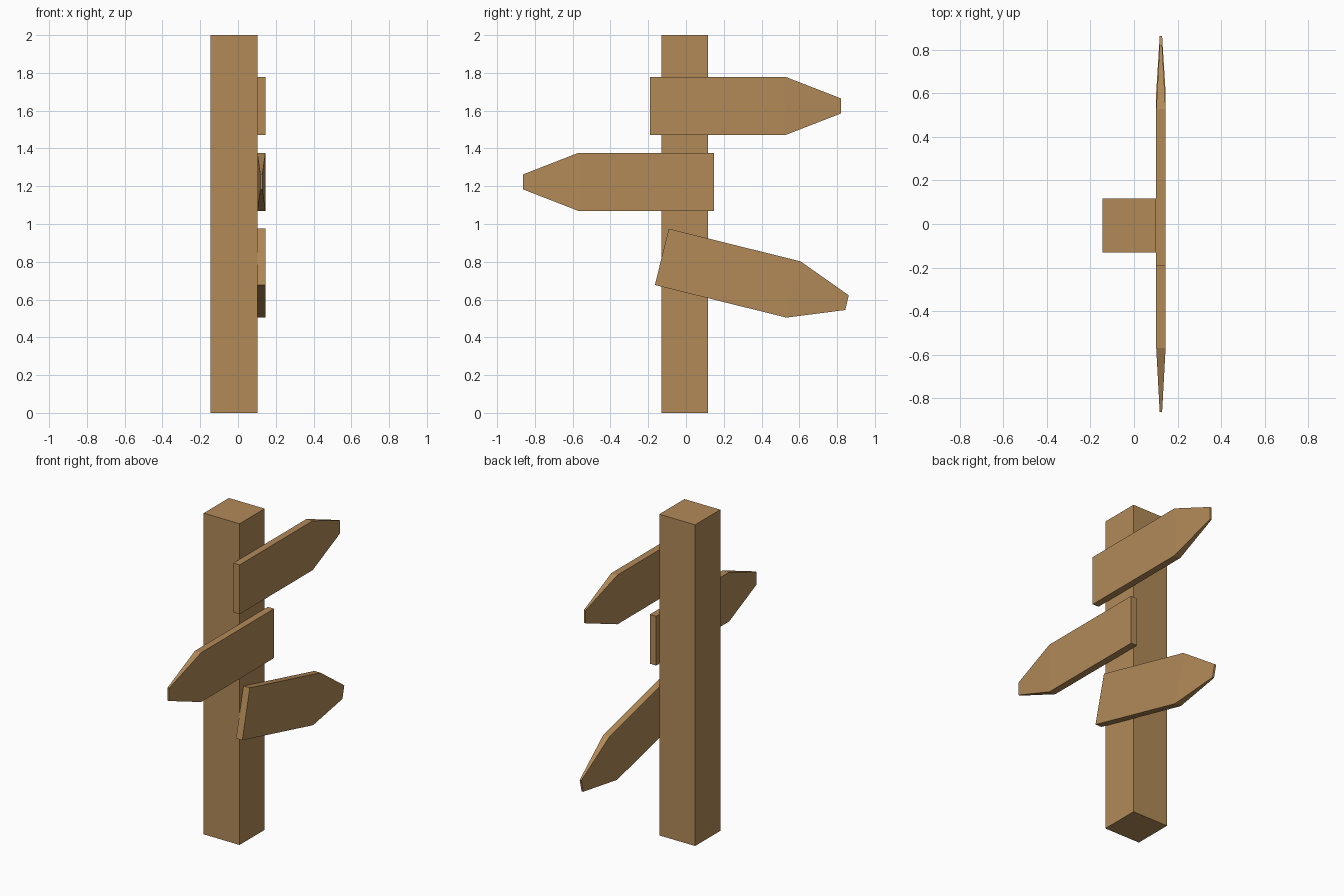
import bpy, bmesh, math
from mathutils import Matrix

if "Cube" in bpy.data.objects:
    bpy.data.objects.remove(bpy.data.objects["Cube"])

wood = bpy.data.materials.new("brown wood")
wood.diffuse_color = (0.445, 0.254, 0.098, 1.0)
wood.use_nodes = True
wood.node_tree.nodes["Principled BSDF"].inputs["Base Color"].default_value = wood.diffuse_color


def finish(name, bm):
    bmesh.ops.recalc_face_normals(bm, faces=bm.faces)
    mesh = bpy.data.meshes.new(name)
    bm.to_mesh(mesh)
    bm.free()
    mesh.materials.append(wood)
    obj = bpy.data.objects.new(name, mesh)
    bpy.context.collection.objects.link(obj)
    return obj


# Square post
bm = bmesh.new()
bmesh.ops.create_cube(bm, size=1.0)
bmesh.ops.scale(bm, vec=(0.247, 0.247, 2.0), verts=bm.verts)
bmesh.ops.translate(bm, vec=(-0.0215, -0.0065, 1.0), verts=bm.verts)
finish("post", bm)

# Sign board: a plank along +y whose end tapers to a blunt point in both directions
BODY, LENGTH, HEIGHT, THICK, TIP = 0.718, 1.01, 0.307, 0.043, 0.26


def sign(name, y, z, angle):
    bm = bmesh.new()
    rings = []
    for along, s in ((0, 1), (BODY, 1), (LENGTH, TIP)):
        rings.append([bm.verts.new((sx * THICK / 2 * s, along, sz * HEIGHT / 2 * s))
                      for sx, sz in ((-1, -1), (1, -1), (1, 1), (-1, 1))])
    for a, b in zip(rings, rings[1:]):
        for i in range(4):
            j = (i + 1) % 4
            bm.faces.new((a[i], a[j], b[j], b[i]))
    bm.faces.new(rings[0])
    bm.faces.new(rings[-1])
    obj = finish(name, bm)
    obj.matrix_world = (Matrix.Translation((0.1235, y, z))
                        @ Matrix.Rotation(math.radians(angle), 4, 'X'))


sign("upper_sign", -0.19, 1.625, 0)
sign("middle_sign", 0.148, 1.223, 180)
sign("lower_sign", -0.128, 0.826, -13.9)
